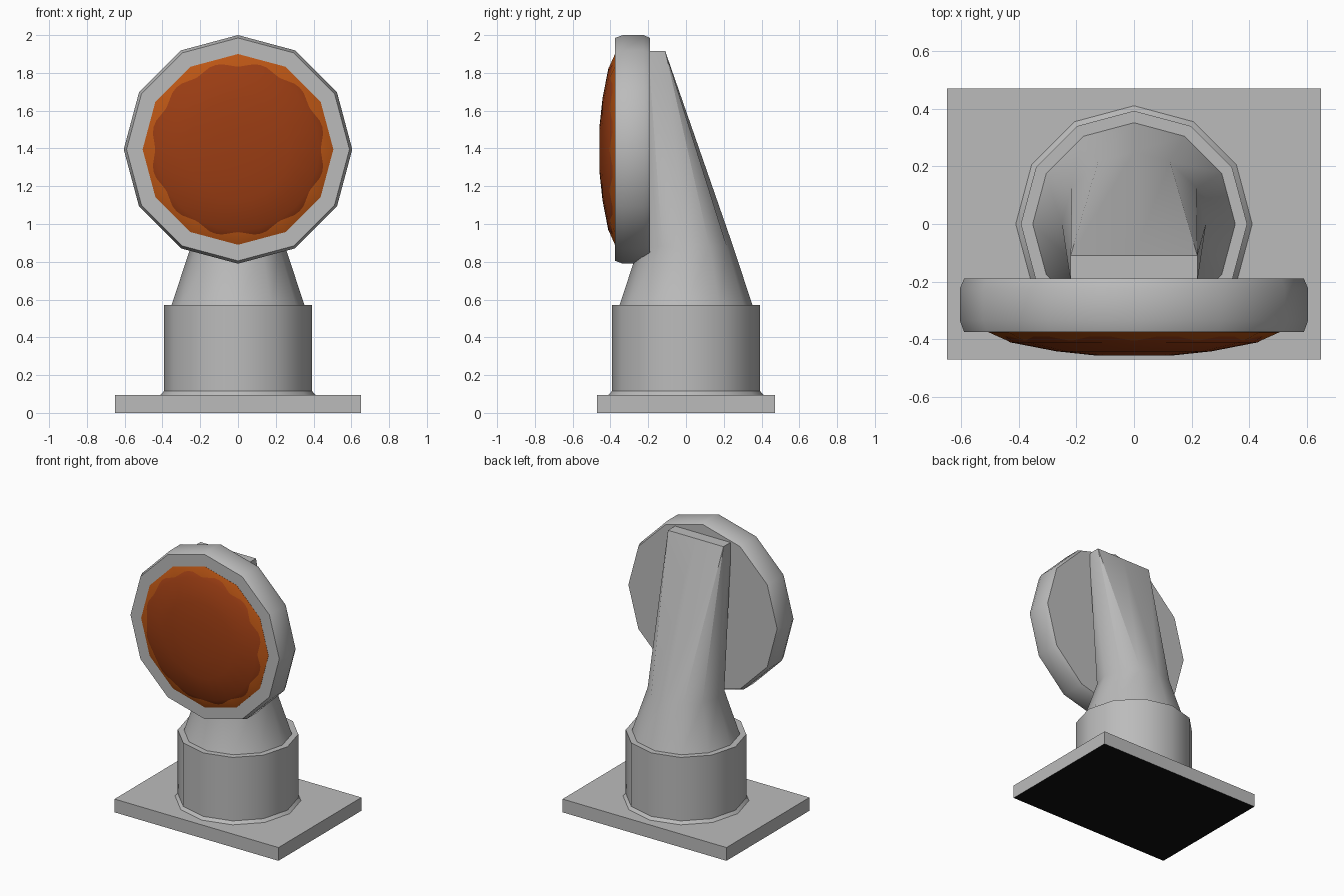
import bpy, bmesh, math
from mathutils import Vector

if "Cube" in bpy.data.objects:
    bpy.data.objects.remove(bpy.data.objects["Cube"])


def material(name, rgb):
    m = bpy.data.materials.new(name)
    m.diffuse_color = (*rgb, 1)
    m.use_nodes = True
    m.node_tree.nodes["Principled BSDF"].inputs["Base Color"].default_value = m.diffuse_color
    return m


GREY = material("light grey", (0.5, 0.5, 0.5))
ORANGE = material("orange", (0.5, 0.092, 0.007))
RUST = material("dark rust orange", (0.325, 0.046, 0.0065))
BLACK = material("black", (0.005, 0.005, 0.005))


def finish(name, bm, mats, smooth=True):
    bmesh.ops.recalc_face_normals(bm, faces=bm.faces)
    me = bpy.data.meshes.new(name)
    bm.to_mesh(me)
    bm.free()
    ob = bpy.data.objects.new(name, me)
    bpy.context.collection.objects.link(ob)
    for m in mats:
        me.materials.append(m)
    if smooth:
        bpy.ops.object.select_all(action='DESELECT')
        ob.select_set(True)
        bpy.context.view_layer.objects.active = ob
        bpy.ops.object.shade_smooth_by_angle(angle=math.radians(31))
    return ob


def loft(name, rings, mats, smooth=True):
    """Skin a list of equal-length point rings and cap both ends."""
    bm = bmesh.new()
    vs = [[bm.verts.new(p) for p in r] for r in rings]
    n = len(vs[0])
    for a, b in zip(vs, vs[1:]):
        for i in range(n):
            j = (i + 1) % n
            bm.faces.new((a[i], a[j], b[j], b[i]))
    bm.faces.new(vs[0])
    bm.faces.new(vs[-1])
    return finish(name, bm, mats, smooth)


def ring_z(r, z, n=12):
    return [Vector((r * math.cos(math.tau * i / n), r * math.sin(math.tau * i / n), z))
            for i in range(n)]


def ring_y(r, y, n=12, cz=1.395):
    return [Vector((r * math.cos(math.tau * i / n), y, cz + r * math.sin(math.tau * i / n)))
            for i in range(n)]


# Base plate with a black underside
bm = bmesh.new()
bmesh.ops.create_cube(bm, size=1)
for v in bm.verts:
    v.co = (v.co.x * 1.3, v.co.y * 0.94, (v.co.z + 0.5) * 0.095)
bm.normal_update()
for f in bm.faces:
    f.material_index = 1 if f.normal.z < -0.5 else 0
finish("base_plate", bm, [GREY, BLACK], smooth=False)

# Collar standing on the plate, with a small foot flare
loft("collar", [ring_z(0.415, 0.09), ring_z(0.393, 0.115), ring_z(0.393, 0.57)], [GREY])

# Neck: cone that turns into a leaning arm with a narrow rectangular top
mid = ring_z(0.25, 0.88)
top = []
for p in mid:
    x = 0 if abs(p.x) < 0.01 else math.copysign(0.22, p.x)
    top.append(Vector((x, -0.11 if p.y > 0.01 else -0.2, 1.915)))
for p in top:
    p.z = 1.915
loft("neck", [ring_z(0.355, 0.56), mid, top], [GREY])

# Lamp housing: twelve-sided disc with softened rim
loft("lamp_housing", [ring_y(r, y) for r, y in
     [(0.59, -0.19), (0.605, -0.225), (0.605, -0.335), (0.59, -0.375)]], [GREY])

# Orange lens rim
loft("lens_rim", [ring_y(r, y) for r, y in
     [(0.505, -0.37), (0.505, -0.376), (0.44, -0.405)]], [ORANGE])

# Darker domed lens
loft("lens", [ring_y(r, y, 24) for r, y in
     [(0.462, -0.39), (0.43, -0.411), (0.27, -0.442), (0.13, -0.457)]], [RUST])
